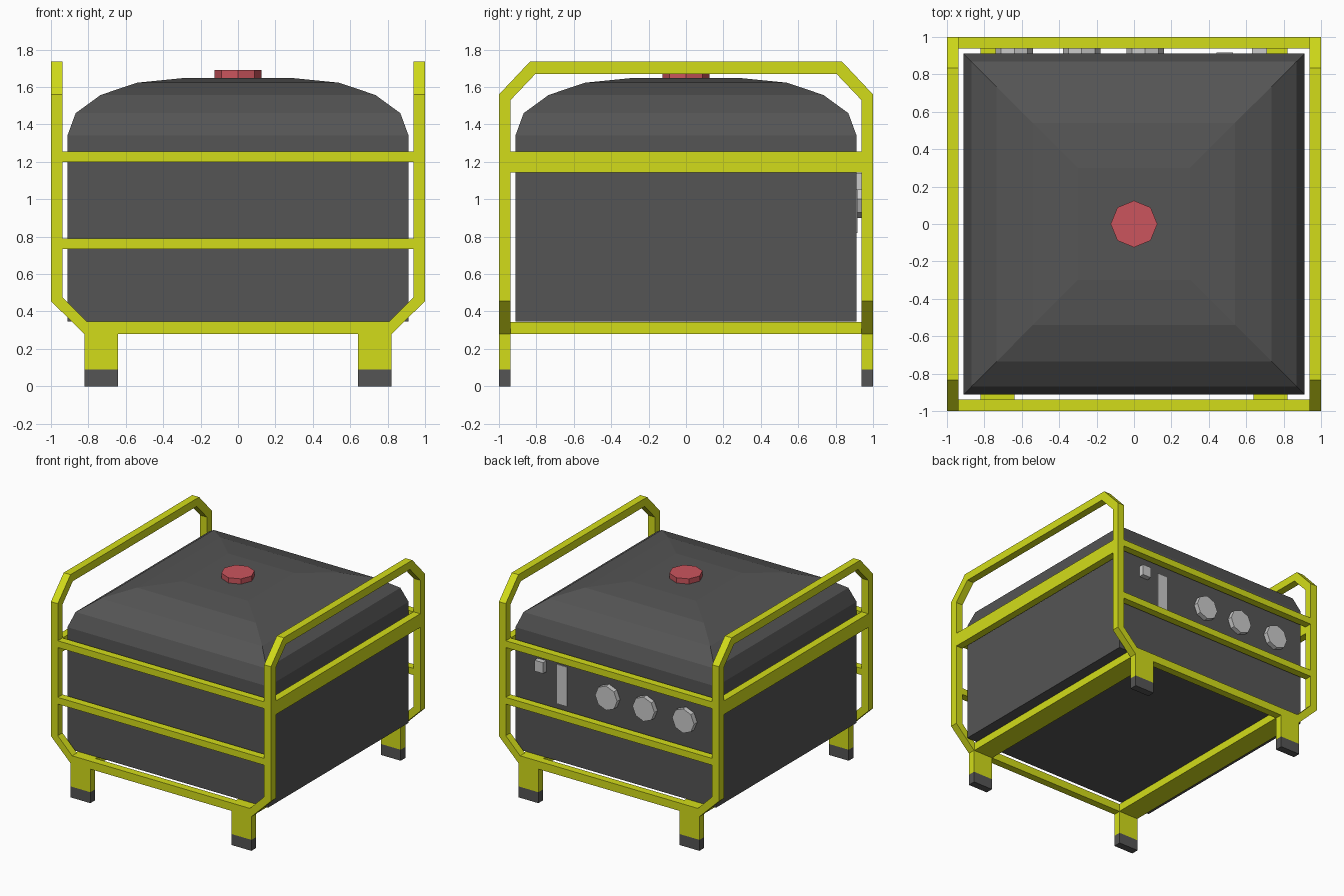
import bpy, bmesh
from math import pi

if "Cube" in bpy.data.objects:
    bpy.data.objects.remove(bpy.data.objects["Cube"])


def material(name, rgb):
    m = bpy.data.materials.new(name)
    m.diffuse_color = (*rgb, 1)
    m.use_nodes = True
    m.node_tree.nodes["Principled BSDF"].inputs["Base Color"].default_value = m.diffuse_color
    return m


YELLOW = material("yellow_paint", (0.65, 0.72, 0.01))
DARK = material("dark_grey", (0.09, 0.09, 0.09))
RED = material("red_plastic", (0.6, 0.09, 0.11))


def finish(bm, name, mat=None):
    bmesh.ops.recalc_face_normals(bm, faces=bm.faces)
    me = bpy.data.meshes.new(name)
    bm.to_mesh(me)
    bm.free()
    ob = bpy.data.objects.new(name, me)
    bpy.context.collection.objects.link(ob)
    if mat:
        me.materials.append(mat)
    return ob


def loft(name, rings, mat):
    """Skin a list of closed vertex rings and cap both ends."""
    bm = bmesh.new()
    vs = [[bm.verts.new(p) for p in ring] for ring in rings]
    n = len(vs[0])
    for a, b in zip(vs, vs[1:]):
        for i in range(n):
            j = (i + 1) % n
            bm.faces.new((a[i], a[j], b[j], b[i]))
    bm.faces.new(vs[0])
    bm.faces.new(vs[-1])
    return finish(bm, name, mat)


def box(name, x, y, z, mat=None):
    bm = bmesh.new()
    bmesh.ops.create_cube(bm, size=1)
    for v in bm.verts:
        v.co = [r[0] if c < 0 else r[1] for c, r in zip(v.co, (x, y, z))]
    return finish(bm, name, mat)


def disc(name, radius, depth, loc, rot=(0, 0, 0), mat=None):
    bm = bmesh.new()
    bmesh.ops.create_cone(bm, cap_ends=True, segments=8,
                          radius1=radius, radius2=radius, depth=depth)
    ob = finish(bm, name, mat)
    ob.location, ob.rotation_euler = loc, rot
    return ob


def span(s, a, b):
    return tuple(sorted((s * a, s * b)))


# Body housing and domed fuel tank
box("body", (-0.912, 0.912), (-0.912, 0.912), (0.345, 1.25), DARK)
dome = [(0.912, 1.25), (0.912, 1.34), (0.868, 1.46), (0.735, 1.557),
        (0.54, 1.623), (0.30, 1.647)]
loft("fuel_tank", [[(-r, -r, z), (r, -r, z), (r, r, z), (-r, r, z)]
                   for r, z in dome], DARK)
disc("fuel_cap", 0.125, 0.05, (0, 0, 1.665), mat=RED)

# Half-profiles of the frame as (outer, inner) point pairs
hoop = [((1, 0.47), (0.938, 0.47)), ((1, 1.56), (0.938, 1.53)),
        ((0.835, 1.735), (0.805, 1.67))]
cradle = [((1, 0.47), (0.938, 0.475)), ((1, 0.455), (0.938, 0.475)),
          ((0.822, 0.28), (0.808, 0.345))]


def mirrored(half):
    return half + [((-a[0], a[1]), (-b[0], b[1])) for a, b in reversed(half)]


for s, side, face in ((1, "right", "back"), (-1, "left", "front")):
    x0, x1 = span(s, 0.938, 1.0)
    # Side handle hoop with posts
    loft(side + "_handle_hoop",
         [[(x0, *o), (x1, *o), (x1, *i), (x0, *i)] for o, i in mirrored(hoop)],
         YELLOW)
    # Lower cradle with angled corners
    loft(face + "_lower_cradle",
         [[(o[0], x0, o[1]), (o[0], x1, o[1]), (i[0], x1, i[1]), (i[0], x0, i[1])]
          for o, i in mirrored(cradle)], YELLOW)
    # Horizontal rails
    for label, z in (("upper", (1.2, 1.255)), ("middle", (0.735, 0.79))):
        box(f"{face}_{label}_rail", (-0.938, 0.938), (x0, x1), z, YELLOW)
    box(side + "_rail", (x0, x1), (-0.938, 0.938), (1.143, 1.255), YELLOW)
    # Wide bearer under the body
    box(side + "_bearer", span(s, 0.64, 0.82), (-0.938, 0.938), (0.28, 0.344), YELLOW)
    # Legs with rubber feet
    for t, end in ((-1, "front"), (1, "back")):
        lx, ly = span(s, 0.642, 0.822), span(t, 0.938, 1.0)
        box(f"{end}_{side}_leg", lx, ly, (0.09, 0.30), YELLOW)
        box(f"{end}_{side}_foot", lx, ly, (0, 0.09), DARK)

# Back control panel: sockets, gauge strip and switch
for x in (-0.64, -0.28, 0.06):
    disc("socket", 0.1, 0.05, (x, 0.927, 1.0), (pi / 2, 0, 0))
box("gauge_strip", (0.44, 0.53), (0.9, 0.918), (0.82, 1.14))
box("switch", (0.63, 0.71), (0.9, 0.955), (1.05, 1.14))
